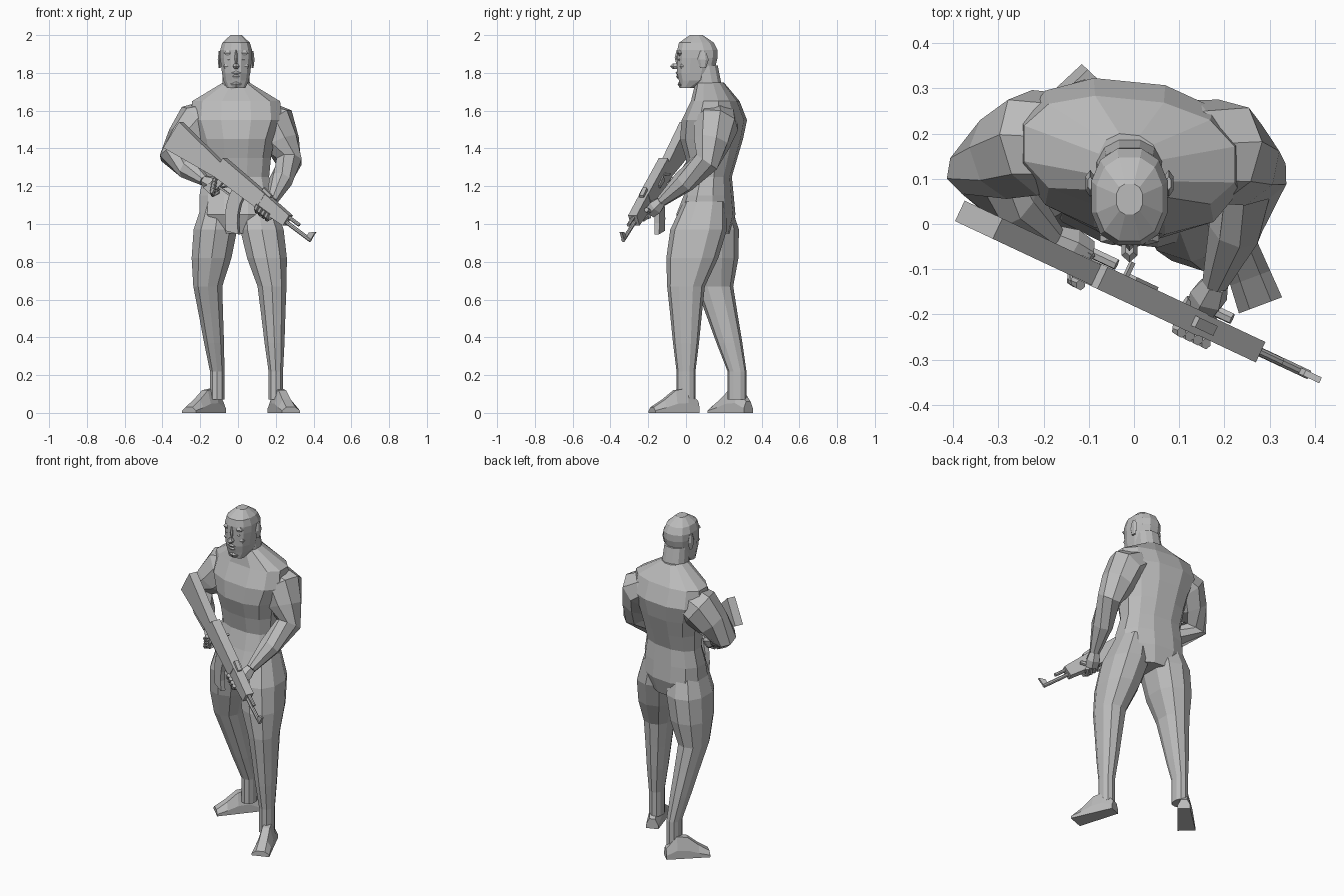
import bpy, bmesh
from math import cos, sin, pi, copysign
from mathutils import Vector

default = bpy.data.objects.get("Cube")
if default:
    bpy.data.objects.remove(default)

grey = bpy.data.materials.new("plain grey")
grey.use_nodes = True
grey.diffuse_color = (0.5, 0.5, 0.5, 1)
grey.node_tree.nodes["Principled BSDF"].inputs["Base Color"].default_value = grey.diffuse_color

X, Y, Z = Vector((1, 0, 0)), Vector((0, 1, 0)), Vector((0, 0, 1))
MIDDLE = -.01


def loft(name, rings):
    """Skin a list of equal-length point rings and cap both ends."""
    bm = bmesh.new()
    loops = [[bm.verts.new(point) for point in ring] for ring in rings]
    for low, high in zip(loops, loops[1:]):
        for i in range(len(low)):
            bm.faces.new((low[i - 1], low[i], high[i], high[i - 1]))
    bm.faces.new(loops[0])
    bm.faces.new(loops[-1])
    bmesh.ops.recalc_face_normals(bm, faces=bm.faces)
    mesh = bpy.data.meshes.new(name)
    bm.to_mesh(mesh)
    bm.free()
    mesh.materials.append(grey)
    obj = bpy.data.objects.new(name, mesh)
    bpy.context.collection.objects.link(obj)


def oval(centre, side, front, sides=8, power=1):
    """Ring around a centre; a power under one makes it squarer."""
    ring = []
    for i in range(sides):
        angle = 2 * pi * (i + 0.5) / sides
        across, along = (copysign(abs(f) ** power, f) for f in (cos(angle), sin(angle)))
        ring.append(Vector(centre) + side * across + front * along)
    return ring


def stack(name, bottom, step, sections, turn=0):
    """Evenly spaced level sections, each with a half width, front and back."""
    rings = []
    for i, (width, front, back) in enumerate(sections):
        centre = (MIDDLE, (front + back) / 2, bottom + step * i)
        rings.append(oval(centre, (X - Y * turn) * width, Y * (back - front) / 2,
                          sides=12, power=.85))
    loft(name, rings)


def limb(name, points, radii, sides=8):
    """Round sections square to a path."""
    rings = []
    last = len(points) - 1
    for i, (point, radius) in enumerate(zip(points, radii)):
        tangent = (points[min(i + 1, last)] - points[max(i - 1, 0)]).normalized()
        side = tangent.cross(Y + Z * .3).normalized()
        rings.append(oval(point, side * radius, side.cross(tangent) * radius, sides))
    loft(name, rings)


def halved(points):
    """Add the midpoint of every span."""
    result = [points[0]]
    for start, end in zip(points, points[1:]):
        result += [start.lerp(end, .5), end]
    return result


def blob(name, centre, width, depth, height):
    """Small faceted lump, widest at the middle."""
    rings = [oval(Vector(centre) + Z * height * level, X * width * (1 - level * level / 2),
                  Y * depth * (1 - level * level / 2), sides=6) for level in (-1, 0, 1)]
    loft(name, rings)


# Trunk
stack("torso", .95, .1, [
    (.14, -.01, .23), (.2, -.05, .26), (.2, -.01, .25), (.18, .02, .24), (.19, 0, .27),
    (.21, -.03, .3), (.25, -.02, .32), (.24, .03, .28), (.07, .05, .2)], turn=.1)
stack("neck", 1.64, .1, [(.1, .06, .24), (.075, .04, .19), (.07, .03, .17)])

# Head with face parts
stack("head", 1.72, .04, [
    (.05, -.03, .04), (.07, -.04, .13), (.077, -.05, .15), (.082, -.05, .16),
    (.087, -.05, .17), (.087, -.05, .17), (.075, -.04, .15), (.03, .02, .09)])
face = Vector((MIDDLE, -.04, 1.87))
blob("nose_bridge", face + Z * .01, .01, .02, .04)
blob("nose_tip", face - Y * .015 - Z * .035, .02, .03, .015)
blob("upper_lip", face - Z * .07, .03, .015, .01)
blob("lower_lip", face - Z * .09, .025, .012, .01)
blob("chin", face + Y * .02 - Z * .13, .035, .025, .02)
for label, sign in (("left", 1), ("right", -1)):
    outward = X * sign
    blob(label + "_brow", face + outward * .035 + Y * .008 + Z * .035, .035, .015, .015)
    blob(label + "_eye", face + outward * .033 + Y * .006, .018, .01, .009)
    blob(label + "_cheek", face + outward * .045 + Y * .02 - Z * .035, .025, .015, .02)
    blob(label + "_ear", face + outward * .087 + Y * .13, .012, .03, .045)


def leg(name, hip, knee, ankle):
    """Level sections swept from hip to knee to ankle, deeper than wide."""
    hip, knee, ankle = (Vector((*joint, 0)) for joint in (hip, knee, ankle))
    rings = []
    for i, width in enumerate((.09, .12, .11, .08, .067, .055, .04, .04)):
        upper, lower = min(i / 3, 1), min(max(i / 3 - 1, 0), 1)
        centre = hip.lerp(knee, upper).lerp(ankle, lower) + Z * (1.12 - .15 * i)
        rings.append(oval(centre, X * width, Y * width * 1.25, sides=10, power=.85))
    loft(name, rings)


def foot(name, heel, toe):
    """Flat-soled wedge, widening and lowering from heel to toe."""
    heel, toe = Vector((*heel, 0)), Vector((*toe, 0))
    across = (toe - heel).normalized().cross(Z)
    rings = []
    for i, height in enumerate((.06, .13, .12, .07, .03)):
        centre, width = heel.lerp(toe, i / 4), .035 + .004 * i
        rings.append([centre + across * width * share + Z * height * level for share, level in
                      ((-1, 0), (1, 0), (1, .4), (.5, 1), (-.5, 1), (-1, .4))])
    loft(name, rings)


leg("left_leg", hip=(.1, .1), knee=(.18, 0), ankle=(.2, 0))
leg("right_leg", hip=(-.1, .12), knee=(-.16, .15), ankle=(-.11, .27))
foot("left_foot", heel=(.19, .06), toe=(.28, -.18))
foot("right_foot", heel=(-.09, .33), toe=(-.26, .15))

# Rifle frame: length runs to the muzzle, rise is up, shift is sideways
BUTT = Vector((-.345, .01, 1.47))
AXIS = Vector((.745, -.35, -.556)).normalized()
SIDE = AXIS.cross(Z).normalized()
UP = SIDE.cross(AXIS)


def gun(length, rise, shift=0):
    return BUTT + AXIS * length + UP * rise + SIDE * shift


def block(name, start, end, half, shift=0):
    """Tapered box; each end is its length, underside and top."""
    rings = []
    for length, under, top in (start, end):
        rings.append([gun(length, rise, shift + side) for rise, side in
                      ((under, -half), (under, half), (top, half), (top, -half))])
    loft(name, rings)


def rod(name, start, end, rise, radius):
    loft(name, [oval(gun(length, rise), SIDE * radius, UP * radius) for length in (start, end)])


block("stock", (0, -.08, .085), (.34, -.04, .04), half=.025)
block("receiver", (.32, -.04, .07), (.63, -.04, .05), half=.027)
block("handguard", (.62, -.04, .05), (.81, -.03, .035), half=.025)
block("rear_sight", (.6, .04, .07), (.66, .04, .06), half=.012)
rod("barrel", .8, .98, rise=-.01, radius=.011)
rod("gas_tube", .8, .88, rise=.02, radius=.01)
block("front_sight", (.95, -.01, .02), (.98, -.01, .045), half=.007)
block("trigger_guard", (.38, -.08, -.07), (.46, -.08, -.07), half=.006)
block("bolt_handle", (.4, .02, .03), (.41, .02, .03), half=.02, shift=-.04)
block("selector", (.43, 0, .03), (.5, 0, .02), half=.004, shift=-.03)


def drop(name, start, half, depth, sweep):
    """Part hanging below the receiver, curving along the rifle."""
    rings = []
    for step in range(5):
        fall = step / 4
        centre = gun(start + sweep * fall * fall, -.03 - depth * fall)
        slope = (AXIS + UP * sweep * fall * 4).normalized()
        rings.append([centre + slope * half * along + SIDE * .014 * side
                      for along, side in ((-1, -1), (1, -1), (1, 1), (-1, 1))])
    loft(name, rings)


drop("magazine", start=.49, half=.038, depth=.2, sweep=.09)
drop("pistol_grip", start=.36, half=.025, depth=.1, sweep=-.03)

# Arms and hands, joined at the wrists
left_wrist, right_wrist = Vector((.18, -.13, 1.12)), Vector((-.18, -.03, 1.23))
left_joints = [Vector(p) for p in ((.08, .17, 1.56), (.19, .16, 1.53), (.27, .11, 1.33))]
right_joints = [Vector(p) for p in ((-.1, .18, 1.56), (-.22, .18, 1.53), (-.345, .12, 1.36))]
arm_radii = (.09, .11, .12, .1, .072, .062, .03)
limb("left_arm", halved(left_joints + [left_wrist]), arm_radii)
limb("right_arm", halved(right_joints + [right_wrist]), arm_radii)


def hand(name, wrist, length, rise, spread):
    """Palm tapering to the rifle, with fingers and thumb curled round it."""
    limb(name + "_palm", halved([wrist, gun(length, rise, -.03)]), (.03, .043, .036), sides=6)
    for finger in range(4):
        reach = length + (finger - 1.5) * .024 * spread
        level = rise - (finger - 1.5) * .024 * (1 - spread)
        curl = [gun(reach, level, -.04), gun(reach, level - .02),
                gun(reach, level, .034), gun(reach, level + .02, .034)]
        limb(f"{name}_finger_{finger}", curl, [.013] * len(curl), sides=6)
    thumb = [gun(length + bend, rise + bend, -.04) for bend in (-.02, .02, .05)]
    limb(name + "_thumb", thumb, [.013] * len(thumb), sides=6)


hand("left_hand", left_wrist, length=.67, rise=-.04, spread=1)
hand("right_hand", right_wrist, length=.36, rise=-.085, spread=.3)
